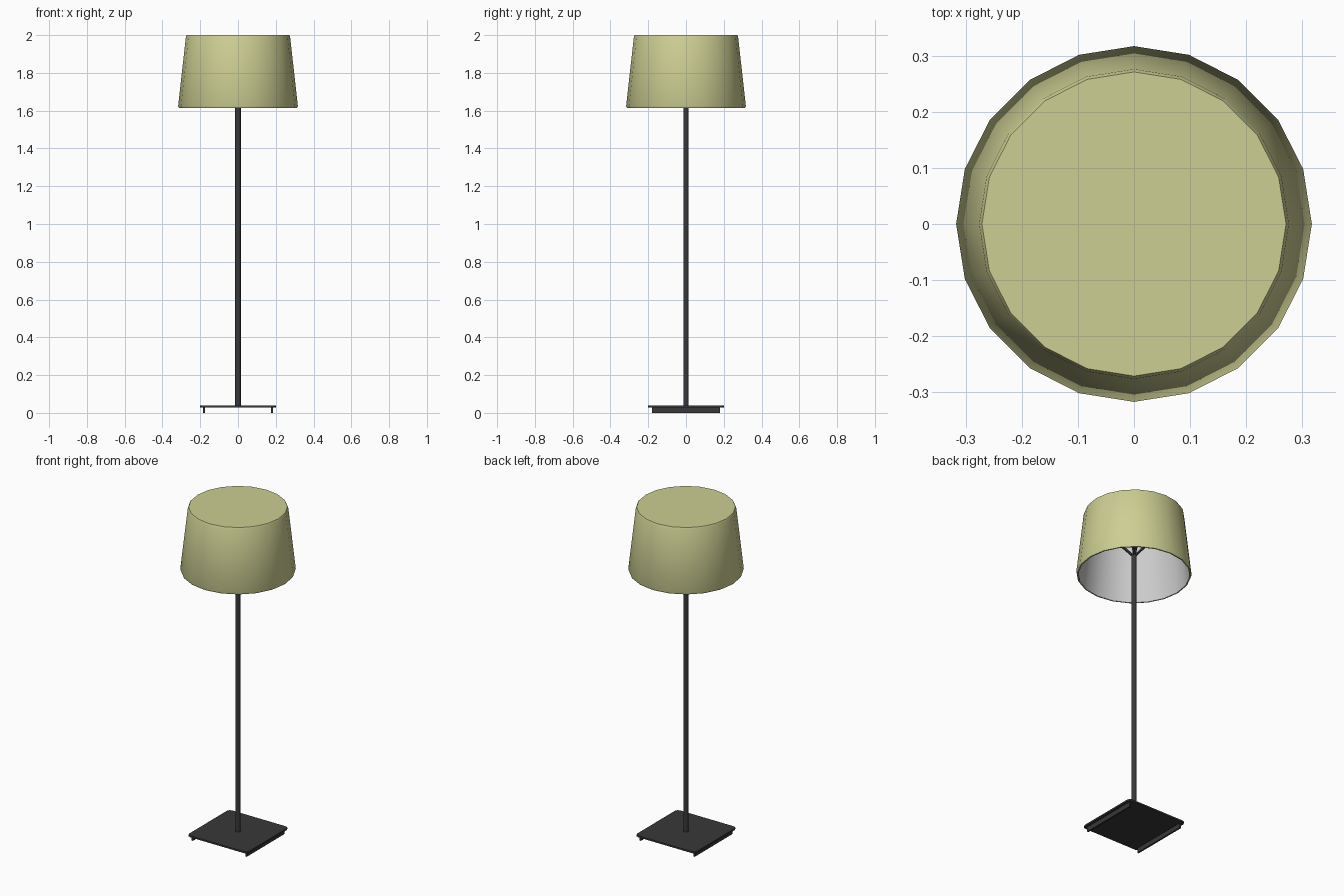
import bpy, bmesh, math
from mathutils import Vector

if "Cube" in bpy.data.objects:
    bpy.data.objects.remove(bpy.data.objects["Cube"])


def material(name, colour):
    m = bpy.data.materials.new(name)
    m.diffuse_color = (*colour, 1)
    m.use_nodes = True
    m.node_tree.nodes["Principled BSDF"].inputs["Base Color"].default_value = m.diffuse_color
    return m


dark = material("dark_metal", (0.04, 0.04, 0.04))
olive = material("olive_fabric", (0.61, 0.62, 0.29))


def finish(bm, name, mat=None, smooth=None):
    mesh = bpy.data.meshes.new(name)
    bm.to_mesh(mesh)
    bm.free()
    ob = bpy.data.objects.new(name, mesh)
    bpy.context.collection.objects.link(ob)
    if mat:
        mesh.materials.append(mat)
    if smooth:
        bpy.ops.object.select_all(action='DESELECT')
        ob.select_set(True)
        bpy.context.view_layer.objects.active = ob
        bpy.ops.object.shade_smooth_by_angle(angle=math.radians(smooth))
    return ob


def lathe(name, profile, sides, mat=None, smooth=30):
    # profile runs bottom to top on the outside; a zero radius closes the end
    bm = bmesh.new()
    rings = []
    for r, z in profile:
        if r == 0:
            rings.append([bm.verts.new((0, 0, z))] * sides)
        else:
            rings.append([bm.verts.new((r * math.cos(2 * math.pi * i / sides),
                                        r * math.sin(2 * math.pi * i / sides), z))
                          for i in range(sides)])
    for a, b in zip(rings, rings[1:]):
        for i in range(sides):
            j = (i + 1) % sides
            bm.faces.new(dict.fromkeys((a[i], a[j], b[j], b[i])))
    return finish(bm, name, mat, smooth)


def box(name, size, centre, mat, corner=0):
    bm = bmesh.new()
    bmesh.ops.create_cube(bm, size=1)
    bmesh.ops.scale(bm, vec=size, verts=bm.verts)
    bmesh.ops.translate(bm, vec=centre, verts=bm.verts)
    if corner:
        upright = [e for e in bm.edges
                   if abs(e.verts[0].co.z - e.verts[1].co.z) > size[2] / 2]
        bmesh.ops.bevel(bm, geom=upright, offset=corner, segments=2,
                        profile=0.5, affect='EDGES')
    return finish(bm, name, mat)


def rod(name, start, end, radius, mat):
    start, end = Vector(start), Vector(end)
    bm = bmesh.new()
    bmesh.ops.create_cone(bm, cap_ends=True, segments=6, radius1=radius,
                          radius2=radius, depth=(end - start).length)
    ob = finish(bm, name, mat, 30)
    ob.location = (start + end) / 2
    ob.rotation_euler = (end - start).to_track_quat('Z', 'Y').to_euler()
    return ob


# Base plate on two runners
box("base_plate", (0.4, 0.4, 0.01), (0, 0, 0.033), dark, 0.02)
for side, label in ((-1, "left"), (1, "right")):
    box(f"{label}_runner", (0.01, 0.36, 0.03), (side * 0.18, 0, 0.015), dark)

# Six-sided pole
lathe("pole", [(0, 0.03), (0.016, 0.03), (0.016, 1.74), (0, 1.74)], 6, dark, 65)

# Arms carrying the shade
for k in range(4):
    a = math.radians(45 + 90 * k)
    rod(f"shade_arm_{k + 1}", (0, 0, 1.73),
        (0.24 * math.cos(a), 0.24 * math.sin(a), 1.98), 0.008, dark)

# Shade: coloured shell with a softened rim, and a grey lining inside
lathe("shade", [(0.306, 1.615), (0.313, 1.615), (0.317, 1.625),
                (0.276, 1.99), (0.271, 2.0), (0, 2.0)], 20, olive, 50)
lathe("shade_lining", [(0, 1.985), (0.266, 1.985), (0.306, 1.615)], 20)
